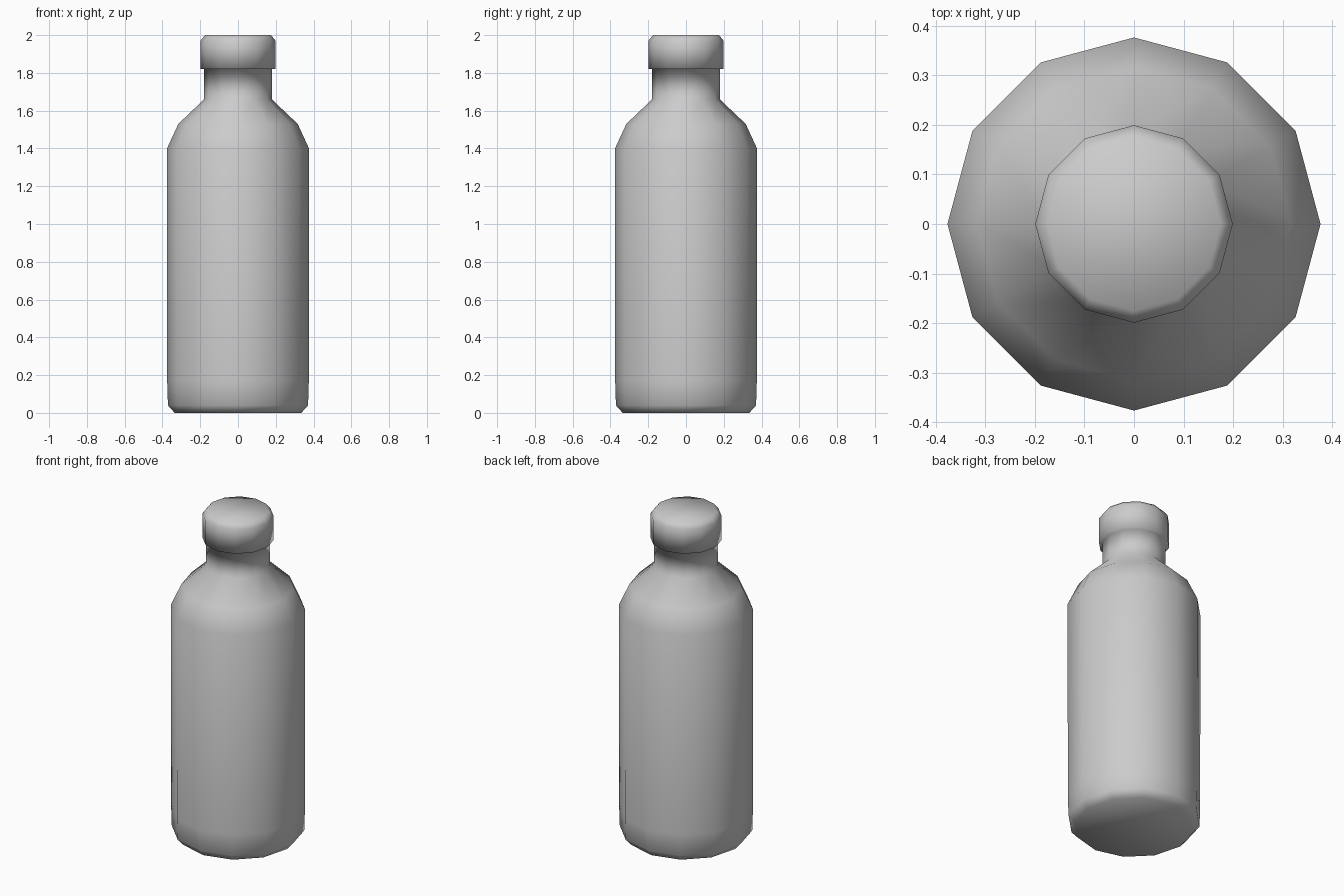
import bpy
import bmesh
import math

cube = bpy.data.objects.get("Cube")
if cube:
    bpy.data.objects.remove(cube, do_unlink=True)

SIDES = 12

# Single plain colour
grey = bpy.data.materials.new("plain_grey")
grey.use_nodes = True
colour = (0.6, 0.6, 0.6, 1)
grey.diffuse_color = colour
grey.node_tree.nodes["Principled BSDF"].inputs["Base Color"].default_value = colour


def lathe(name, profile, material):
    """Turn a (radius, height) profile into a closed, smooth solid."""
    bm = bmesh.new()
    rings = []
    for radius, z in profile:
        angles = [math.tau * i / SIDES for i in range(SIDES)]
        rings.append([bm.verts.new((radius * math.cos(a), radius * math.sin(a), z))
                      for a in angles])
    for low, high in zip(rings, rings[1:]):
        for i in range(SIDES):
            j = (i + 1) % SIDES
            bm.faces.new((low[i], low[j], high[j], high[i]))
    bm.faces.new(rings[0][::-1])
    bm.faces.new(rings[-1])
    for face in bm.faces:
        face.smooth = True
    mesh = bpy.data.meshes.new(name)
    bm.to_mesh(mesh)
    bm.free()
    mesh.materials.append(material)
    obj = bpy.data.objects.new(name, mesh)
    bpy.context.collection.objects.link(obj)
    return obj


base = [(0.335, 0), (0.371, 0.04), (0.375, 0.17)]
shoulder = [(0.376, 1.4), (0.316, 1.53), (0.179, 1.66)]
neck_top = [(0.179, 1.82)]
cap = [(0.199, 1.82), (0.199, 1.97), (0.175, 2)]

# Bottle body, neck and cap share one continuous skin
lathe("bottle", base + shoulder + neck_top + cap, grey)
